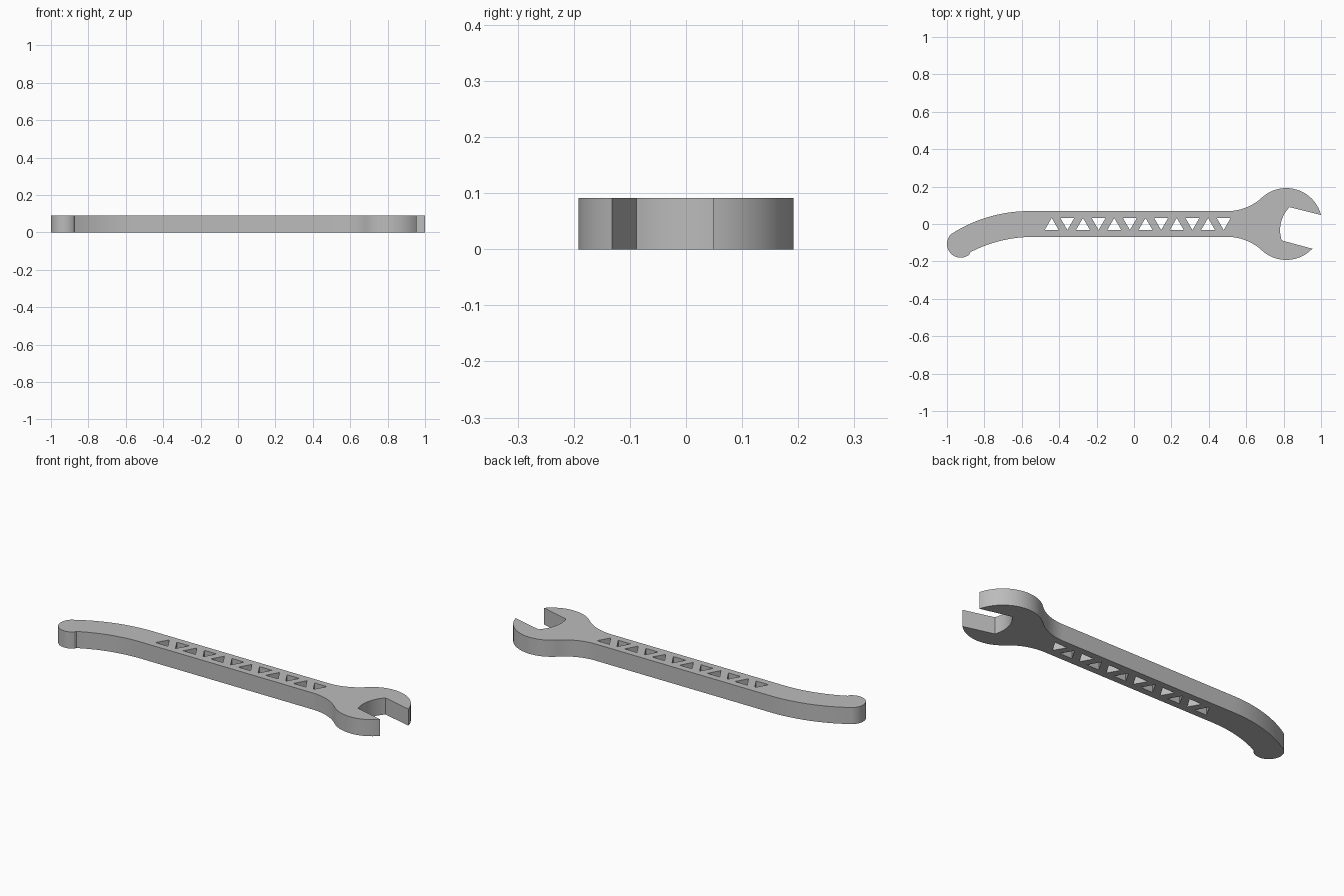
import bpy, bmesh
from math import cos, sin, radians, degrees, atan2, asin, sqrt

cube = bpy.data.objects.get("Cube")
if cube:
    bpy.data.objects.remove(cube, do_unlink=True)

THICK = 0.091          # plate thickness
HALF = 0.069           # half width of the handle
HEAD_X, HEAD_R = 0.814, 0.192
FILLET_X = 0.5         # where the handle starts to flare into the head


def arc(cx, cy, r, a0, a1, n=20):
    """Points on a circle from angle a0 to a1, in degrees."""
    angles = [radians(a0 + (a1 - a0) * i / n) for i in range(n + 1)]
    return [(cx + r * cos(a), cy + r * sin(a)) for a in angles]


# Fillet tangent to both the straight handle and the round head
d = HEAD_X - FILLET_X
fil_r = (d * d + HALF * HALF - HEAD_R ** 2) / (2 * (HEAD_R - HALF))
fil_y = HALF + fil_r
join = degrees(atan2(fil_y, -d))

# Outline, counter-clockwise from the upper jaw tip
outline = arc(HEAD_X, 0, HEAD_R, 14.5, join, 32)
outline += arc(FILLET_X, fil_y, fil_r, join - 180, -90)[1:]
up_r, low_r = 0.771, 0.727
outline += arc(-0.56, HALF - up_r, up_r, 90, 90 + degrees(asin(0.41 / up_r)))
outline += arc(-0.927, -0.107, 0.073, 130, 310, 28)
outline += arc(-0.54, -HALF - low_r, low_r, 90 + degrees(asin(0.335 / low_r)), 90)
outline += arc(FILLET_X, -fil_y, fil_r, 90, 180 - join)
outline += arc(HEAD_X, 0, HEAD_R, 360 - join, 360 - 43.5, 32)[1:]
outline += arc(0.955, -0.033, 0.174, 198.4, 135, 16)

# Alternating triangular windows along the handle
loops = [outline]
side = 0.075
tall = side * sqrt(3) / 2
for i in range(12):
    x = -0.44 + 0.0836 * i
    s = 1 if i % 2 == 0 else -1
    loops.append([(x - side / 2, -s * tall / 2), (x + side / 2, -s * tall / 2), (x, s * tall / 2)])

# Fill the flat profile and extrude it
bm = bmesh.new()
for loop in loops:
    verts = [bm.verts.new((x, y, 0)) for x, y in loop]
    for i, v in enumerate(verts):
        bm.edges.new((verts[i - 1], v))
bmesh.ops.triangle_fill(bm, use_beauty=True, use_dissolve=False, edges=bm.edges[:], normal=(0, 0, 1))
top = bmesh.ops.extrude_face_region(bm, geom=bm.faces[:], use_keep_orig=True)
bmesh.ops.translate(bm, vec=(0, 0, THICK),
                    verts=[g for g in top["geom"] if isinstance(g, bmesh.types.BMVert)])
bmesh.ops.recalc_face_normals(bm, faces=bm.faces[:])
mesh = bpy.data.meshes.new("wrench_body")
bm.to_mesh(mesh)
bm.free()

wrench = bpy.data.objects.new("wrench_body", mesh)
bpy.context.collection.objects.link(wrench)

# Plain grey material
grey = bpy.data.materials.new("plain_grey")
grey.use_nodes = True
colour = (0.5, 0.5, 0.5, 1)
grey.diffuse_color = colour
grey.node_tree.nodes["Principled BSDF"].inputs["Base Color"].default_value = colour
mesh.materials.append(grey)

bpy.ops.object.select_all(action="DESELECT")
wrench.select_set(True)
bpy.context.view_layer.objects.active = wrench
bpy.ops.object.shade_smooth_by_angle(angle=radians(25))
